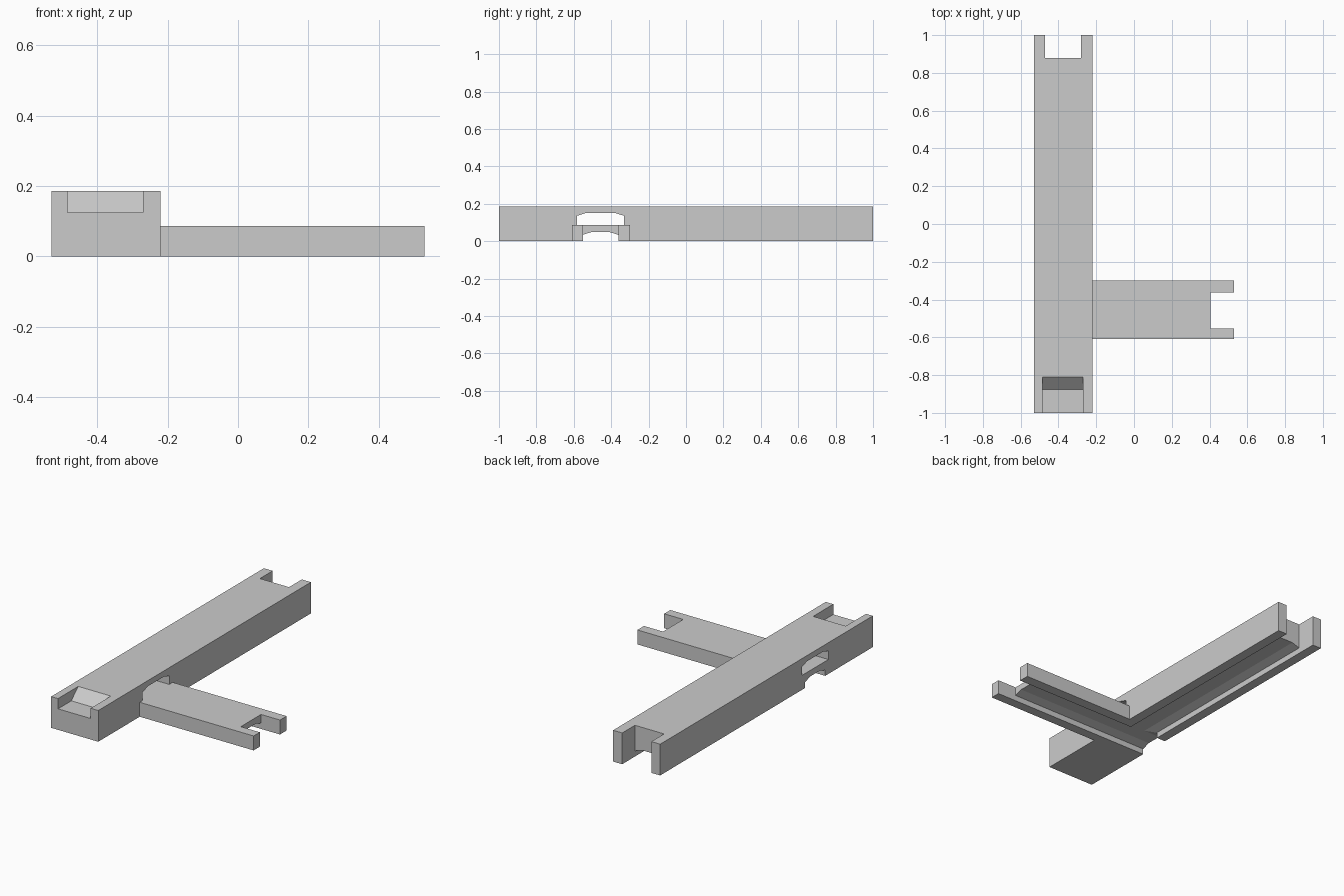
import bpy
import bmesh
from mathutils import Vector

cube = bpy.data.objects.get("Cube")
if cube:
    bpy.data.objects.remove(cube, do_unlink=True)

grey = bpy.data.materials.new("plain_grey")
grey.use_nodes = True
grey.diffuse_color = (0.6, 0.6, 0.6, 1)
grey.node_tree.nodes["Principled BSDF"].inputs["Base Color"].default_value = (0.6, 0.6, 0.6, 1)


def prism(name, profile, axis, start, end):
    """Extrude a profile along x (profile is y, z) or y (profile is x, z)."""
    bm = bmesh.new()
    place = (lambda a, b: (start, a, b)) if axis == "x" else (lambda a, b: (a, start, b))
    face = bm.faces.new([bm.verts.new(place(a, b)) for a, b in profile])
    shift = Vector((end - start, 0, 0) if axis == "x" else (0, end - start, 0))
    extruded = bmesh.ops.extrude_face_region(bm, geom=[face])["geom"]
    moved = [g for g in extruded if isinstance(g, bmesh.types.BMVert)]
    bmesh.ops.translate(bm, verts=moved, vec=shift)
    bmesh.ops.recalc_face_normals(bm, faces=bm.faces)
    mesh = bpy.data.meshes.new(name)
    bm.to_mesh(mesh)
    bm.free()
    mesh.materials.append(grey)
    obj = bpy.data.objects.new(name, mesh)
    bpy.context.collection.objects.link(obj)
    return obj


def rect(a0, a1, b0, b1):
    return [(a0, b0), (a1, b0), (a1, b1), (a0, b1)]


def arch(a0, a1, bottom, shoulder, top, inset=0.05):
    """Opening with sloping shoulders below a flat top."""
    return [(a0, bottom), (a1, bottom), (a1, shoulder), (a1 - inset, top),
            (a0 + inset, top), (a0, shoulder)]


def carve(target, cutters):
    for cutter in cutters:
        cutter.hide_render = True
        mod = target.modifiers.new("cut", "BOOLEAN")
        mod.operation = "DIFFERENCE"
        mod.solver = "EXACT"
        mod.object = cutter
        bpy.context.view_layer.objects.active = target
        bpy.ops.object.modifier_apply(modifier=mod.name)
        bpy.data.objects.remove(cutter, do_unlink=True)


# Shared measurements
left, right = -0.53, -0.22
arm_front, arm_back = -0.61, -0.30
slot_x = (-0.472, -0.28)
slot_y = (-0.552, -0.362)
groove_z = (-0.1, 0.034, 0.05)

# Long beam with front tray, cross window, underside grooves and forked back end
beam = prism("long_beam", rect(left, right, 0, 0.186), "y", -1, 1)
tray = [(-1.1, 0.125), (-0.875, 0.125), (-0.81, 0.186), (-0.757, 0.236), (-1.1, 0.236)]
carve(beam, [
    prism("tray_cutter", tray, "x", -0.485, -0.27),
    prism("window_cutter", arch(-0.582, -0.332, 0.086, 0.136, 0.152), "x", -0.7, 0),
    prism("cross_groove_cutter", arch(*slot_y, *groove_z), "x", -0.7, 0),
    prism("long_groove_cutter", arch(*slot_x, *groove_z), "y", -0.457, 1.1),
    prism("back_fork_cutter", rect(*slot_x, -0.1, 0.3), "y", 0.88, 1.1),
])

# Low side arm with an underside groove and forked tip
arm = prism("side_arm", rect(arm_front, arm_back, 0, 0.086), "x", right, 0.53)
carve(arm, [
    prism("arm_groove_cutter", arch(*slot_y, *groove_z), "x", -0.4, 0.6),
    prism("arm_fork_cutter", rect(*slot_y, -0.1, 0.3), "x", 0.405, 0.6),
])
